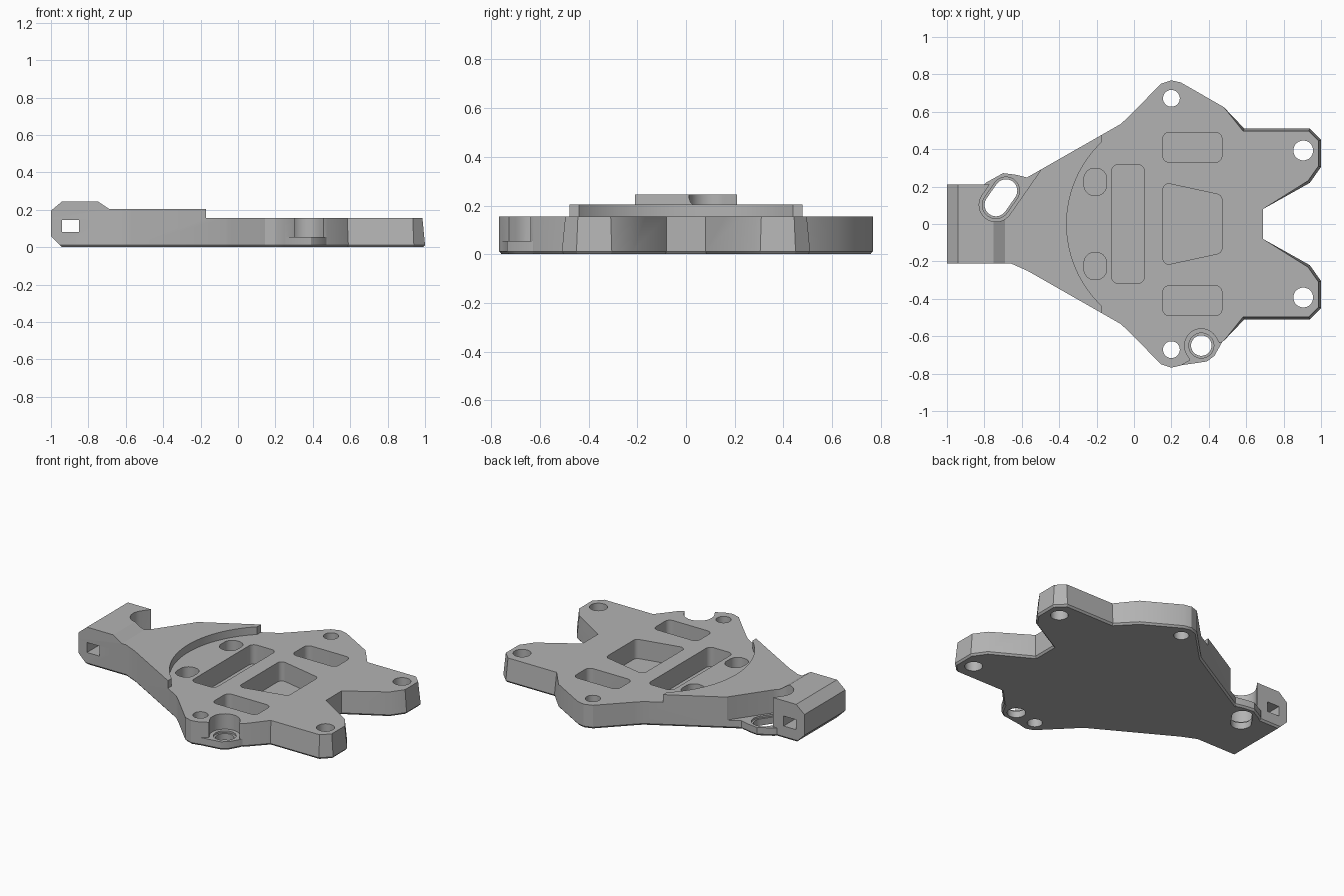
import bpy
import bmesh
import math
from mathutils import Vector
from mathutils.geometry import convex_hull_2d

cube = bpy.data.objects.get("Cube")
if cube:
    bpy.data.objects.remove(cube, do_unlink=True)

grey = bpy.data.materials.new("plain grey")
grey.use_nodes = True
colour = (0.45, 0.45, 0.45, 1)
grey.diffuse_color = colour
grey.node_tree.nodes["Principled BSDF"].inputs["Base Color"].default_value = colour


def loft(name, rings):
    """Closed solid through rings of 3D points of equal length."""
    bm = bmesh.new()
    loops = [[bm.verts.new(p) for p in ring] for ring in rings]
    n = len(loops[0])
    for low, high in zip(loops, loops[1:]):
        for i in range(n):
            j = (i + 1) % n
            bm.faces.new((low[i], low[j], high[j], high[i]))
    bm.faces.new(loops[0][::-1])
    bm.faces.new(loops[-1])
    bmesh.ops.recalc_face_normals(bm, faces=bm.faces[:])
    mesh = bpy.data.meshes.new(name)
    bm.to_mesh(mesh)
    bm.free()
    mesh.materials.append(grey)
    obj = bpy.data.objects.new(name, mesh)
    bpy.context.collection.objects.link(obj)
    return obj


def level(points, z):
    return [(x, y, z) for x, y in points]


def prism(name, points, z0, z1):
    return loft(name, [level(points, z0), level(points, z1)])


def side_prism(name, points, half):
    return loft(name, [[(x, y, z) for x, z in points] for y in (-half, half)])


def inset(points, d):
    """Move every edge of an anticlockwise polygon inward by d."""
    result = []
    for i, p in enumerate(points):
        p = Vector(p)
        a = (p - Vector(points[i - 1])).normalized()
        b = (Vector(points[(i + 1) % len(points)]) - p).normalized()
        na, nb = Vector((-a.y, a.x)), Vector((-b.y, b.x))
        result.append(tuple(p + (na + nb) * d / (1 + na.dot(nb))))
    return result


def rounded(centres, r, steps=32):
    """Convex outline wrapped around circles of radius r."""
    pts = [Vector((x + r * math.cos(t * math.tau / steps),
                   y + r * math.sin(t * math.tau / steps)))
           for x, y in centres for t in range(steps)]
    return [tuple(pts[i]) for i in convex_hull_2d(pts)]


def rounded_box(cx, cy, hx, hy, r):
    return rounded([(cx + sx * (hx - r), cy + sy * (hy - r))
                    for sx in (-1, 1) for sy in (-1, 1)], r)


def combine(target, tool, operation="DIFFERENCE"):
    tool.hide_render = True
    mod = target.modifiers.new("combine", "BOOLEAN")
    mod.object, mod.operation, mod.solver = tool, operation, "EXACT"
    bpy.context.view_layer.objects.active = target
    bpy.ops.object.modifier_apply(modifier=mod.name)
    bpy.data.objects.remove(tool, do_unlink=True)


TOP, FLOOR, LEDGE, HIGH = 0.155, 0.03, 0.055, 0.3

# Mirrored plate outline with chamfered foot and drafted prongs
half = [(0.69, 0.08), (0.94, 0.22), (1, 0.305), (1, 0.45), (0.94, 0.51),
        (0.59, 0.51), (0.48, 0.625), (0.25, 0.757), (0.2, 0.768), (0.145, 0.75),
        (-0.03, 0.573), (-0.07, 0.535), (-0.57, 0.25), (-0.66, 0.21), (-1, 0.21)]
outline = half + [(x, -y) for x, y in reversed(half)]
foot = inset(outline, 0.01)
drafted = [q if p[0] > 0.9 or p[0] == 0.59 else p
           for p, q in zip(outline, inset(outline, 0.014))]
plate = loft("mounting_plate", [level(foot, 0), level(outline, 0.012),
                                level(drafted, TOP), level(drafted, HIGH)])

# Side silhouette: chamfered head, raised deck, low deck
profile = [(-0.94, 0), (-1, 0.06), (-1, 0.195), (-0.94, 0.245), (-0.75, 0.245),
           (-0.69, 0.205), (-0.17, 0.205), (-0.17, TOP), (1.1, TOP), (1.1, 0)]
combine(plate, side_prism("silhouette", profile, 1), "INTERSECT")

# Curved step between the decks
combine(plate, prism("step_cutter", rounded([(0.244, 0)], 0.604, 128), TOP, HIGH))

# Open recesses around the two ledge holes
slot = [(-0.738, 0.102), (-0.685, 0.178)]
bolt = [(0.36, -0.65)]
combine(plate, prism("slot_recess", rounded([slot[0], (-0.58, 0.328)], 0.09), LEDGE, HIGH))
combine(plate, prism("bolt_recess", rounded(bolt + [(0.46, -0.82)], 0.09), LEDGE, HIGH))

# Thin ledges reaching beyond the plate edge
ledges = {
    "slot_ledge": [(-0.82, 0.19), (-0.6, 0.15), (-0.57, 0.248), (-0.63, 0.263),
                   (-0.7, 0.272), (-0.79, 0.222)],
    "bolt_ledge": [(0.22, -0.76), (0.39, -0.735), (0.43, -0.705), (0.475, -0.625),
                   (0.4, -0.58), (0.25, -0.65)],
}
for name, pts in ledges.items():
    if name == "slot_ledge":
        pts = [(x, y) for x, y in pts]
    ledge = loft(name, [level(inset(pts, 0.01), 0), level(pts, 0.012), level(pts, LEDGE)])
    combine(plate, ledge, "UNION")

# Ledge holes with a shallow lip
for centres, r in ((slot, 0.061), (bolt, 0.055)):
    combine(plate, prism("lip_cutter", rounded(centres, r + 0.012), LEDGE - 0.012, HIGH))
    combine(plate, prism("hole_cutter", rounded(centres, r), -0.1, HIGH))

# Mirrored holes and blind pockets
for s in (-1, 1):
    for x, y, r in ((0.2, 0.672, 0.045), (0.905, 0.393, 0.053)):
        combine(plate, prism("hole_cutter", rounded([(x, s * y)], r), -0.1, HIGH))
    combine(plate, prism("side_pocket", rounded_box(0.312, s * 0.41, 0.158, 0.08, 0.035), FLOOR, HIGH))
    combine(plate, prism("oval_pocket", rounded_box(-0.207, s * 0.225, 0.06, 0.073, 0.055), FLOOR, HIGH))

# Central pockets
combine(plate, prism("cross_pocket", rounded_box(-0.032, 0, 0.087, 0.317, 0.035), FLOOR, HIGH))
corners = [(x, s * y) for x, y in ((0.185, 0.185), (0.44, 0.13)) for s in (-1, 1)]
combine(plate, prism("tapered_pocket", rounded(corners, 0.03), FLOOR, HIGH))

# Square strap hole through the head
strap = [(-0.94, 0.08), (-0.85, 0.08), (-0.85, 0.145), (-0.94, 0.145)]
combine(plate, side_prism("strap_cutter", strap, 0.5))

bpy.ops.object.select_all(action="DESELECT")
plate.select_set(True)
bpy.context.view_layer.objects.active = plate
bpy.ops.object.shade_smooth_by_angle(angle=math.radians(25))
